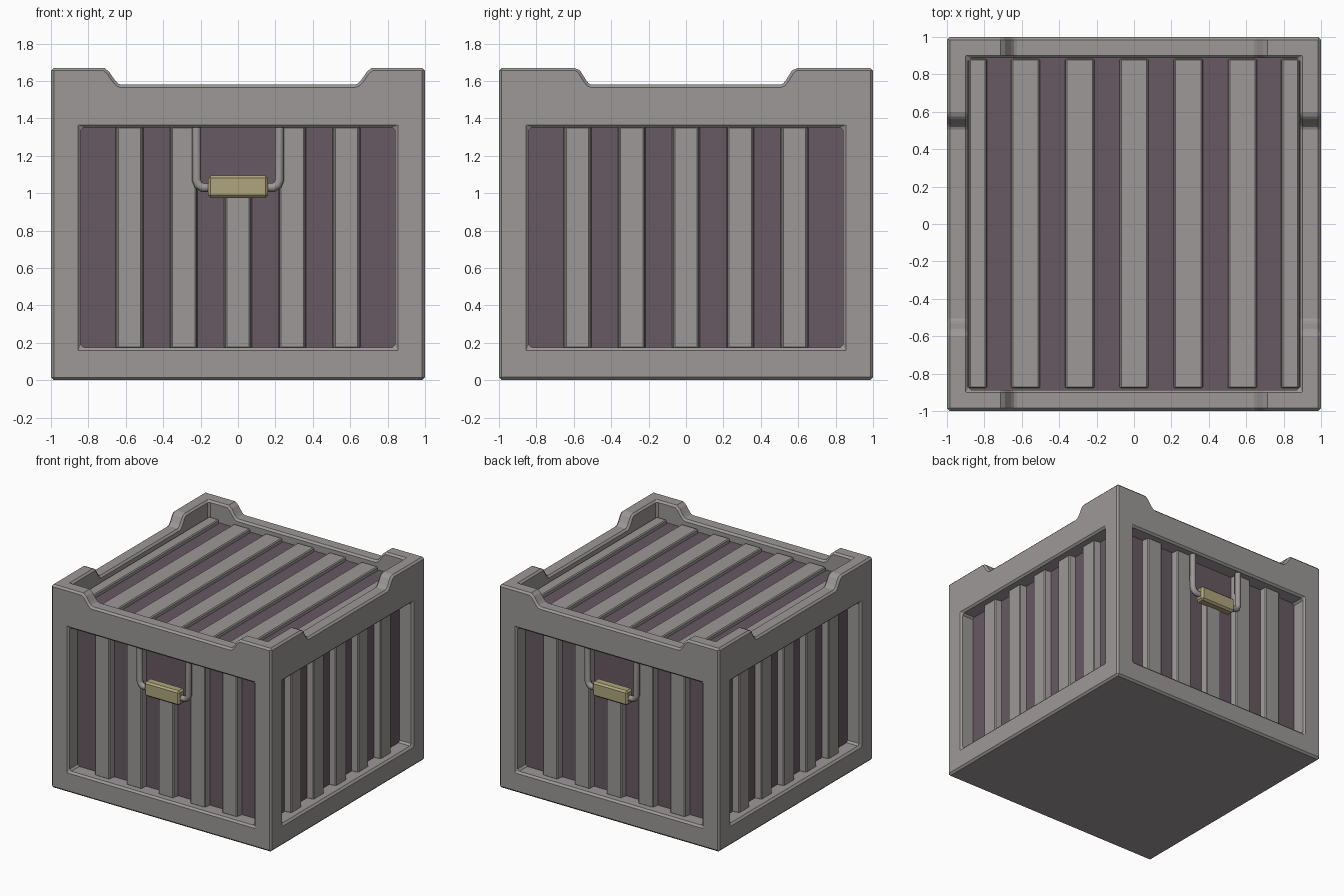
import bpy, bmesh, math
from mathutils import Matrix, Vector

if "Cube" in bpy.data.objects:
    bpy.data.objects.remove(bpy.data.objects["Cube"])


def material(name, rgb):
    m = bpy.data.materials.new(name)
    m.diffuse_color = (*rgb, 1)
    m.use_nodes = True
    m.node_tree.nodes["Principled BSDF"].inputs["Base Color"].default_value = m.diffuse_color
    return m


GREY = material("worn grey", (0.335, 0.316, 0.31))
PURPLE = material("dark purple", (0.137, 0.10, 0.124))
YELLOW = material("dull yellow", (0.43, 0.375, 0.205))


def make(name, bm, mat):
    bmesh.ops.recalc_face_normals(bm, faces=bm.faces)
    me = bpy.data.meshes.new(name)
    bm.to_mesh(me)
    bm.free()
    me.materials.append(mat)
    ob = bpy.data.objects.new(name, me)
    bpy.context.collection.objects.link(ob)
    return ob


def add_box(bm, lo, hi):
    lo, hi = Vector(lo), Vector(hi)
    m = Matrix.Translation((lo + hi) / 2) @ Matrix.Diagonal((*(hi - lo), 1))
    return bmesh.ops.create_cube(bm, size=1, matrix=m)["verts"]


def box(name, lo, hi, mat):
    bm = bmesh.new()
    add_box(bm, lo, hi)
    return make(name, bm, mat)


def bevel(ob, width):
    b = ob.modifiers.new("edge chamfer", "BEVEL")
    b.width, b.segments, b.limit_method = width, 1, "ANGLE"
    b.angle_limit = math.radians(40)


def cut(ob, cutter):
    b = ob.modifiers.new("cut", "BOOLEAN")
    b.operation, b.solver, b.object = "DIFFERENCE", "EXACT", cutter
    bpy.context.view_layer.objects.active = ob
    bpy.ops.object.modifier_apply(modifier=b.name)
    bpy.data.objects.remove(cutter)


def notch(high, low):
    """Prism along y that lowers the middle of a rim wall, with eased ends."""
    w = high - low
    half = [(high + 0.02, 1.75), (high, 1.67), (high - 0.28 * w, 1.65),
            (high - 0.65 * w, 1.602), (high - 0.82 * w, 1.586), (low, 1.58)]
    pts = half + [(-x, z) for x, z in reversed(half)]
    bm = bmesh.new()
    f = bm.faces.new([bm.verts.new((x, -1.2, z)) for x, z in pts])
    ext = bmesh.ops.extrude_face_region(bm, geom=[f])["geom"]
    bmesh.ops.translate(bm, vec=(0, 2.4, 0),
                        verts=[v for v in ext if isinstance(v, bmesh.types.BMVert)])
    return make("notch_cutter", bm, GREY)


# Frame: block with a lid well, lowered rims and four window recesses
frame = box("crate_frame", (-1, -1, 0), (1, 1, 1.67), GREY)
cut(frame, box("well_cutter", (-0.887, -0.887, 1.46), (0.887, 0.887, 2), GREY))
cut(frame, notch(0.715, 0.625))
side_notch = notch(0.585, 0.505)
side_notch.data.transform(Matrix.Rotation(math.pi / 2, 4, "Z"))
cut(frame, side_notch)
for i in range(4):
    c = box("window_cutter", (-0.84, -1.2, 0.175), (0.84, -0.86, 1.35), GREY)
    c.data.transform(Matrix.Rotation(i * math.pi / 2, 4, "Z"))
    cut(frame, c)
bevel(frame, 0.015)

# Purple panels behind the slats
PANEL, LID = 0.882, 1.51
box("side_panels", (-PANEL, -PANEL, 0.1), (PANEL, PANEL, 1.4), PURPLE)
box("lid_panel", (-0.9, -0.9, 1.4), (0.9, 0.9, LID), PURPLE)


def slats(name, spans, height, taper, placing):
    """Tapered bars lying on z = 0, each (x0, x1, y0, y1), then placed."""
    bm = bmesh.new()
    for x0, x1, y0, y1 in spans:
        for v in add_box(bm, (x0, y0, -0.02), (x1, y1, height)):
            if v.co.z > 0:
                v.co.x += taper if v.co.x < (x0 + x1) / 2 else -taper
    ob = make(name, bm, GREY)
    ob.data.transform(placing)
    bevel(ob, 0.007)


# Lid slats
centres = [-0.58, -0.29, 0, 0.29, 0.58]
lid = [(x - 0.08, x + 0.08, -0.878, 0.883) for x in centres]
lid += [(-0.886, -0.785, -0.878, 0.883), (0.785, 0.886, -0.878, 0.883)]
slats("lid_slats", lid, 0.03, 0.005, Matrix.Translation((0, 0, LID)))

# Wall slats; the middle one stops behind the handle on front and back
for i, name in enumerate(["front", "right", "back", "left"]):
    spans = [(x - 0.077, x + 0.077, 0.17,
              1.03 if x == 0 and i % 2 == 0 else 1.355) for x in centres]
    place = (Matrix.Rotation(i * math.pi / 2, 4, "Z")
             @ Matrix.Translation((0, -PANEL, 0))
             @ Matrix.Rotation(math.pi / 2, 4, "X"))
    slats(name + "_slats", spans, 0.056, 0.01, place)

# Handles on front and back: bent rods and a yellow grip
for i, name in enumerate(["front", "back"]):
    turn = Matrix.Rotation(i * math.pi, 4, "Z")
    cu = bpy.data.curves.new(name + "_handle_rods", "CURVE")
    cu.dimensions, cu.bevel_depth, cu.bevel_resolution = "3D", 0.024, 2
    cu.use_fill_caps = True
    for s in (-1, 1):
        path = [(0.222, 1.37), (0.222, 1.07), (0.213, 1.045), (0.19, 1.03), (0.14, 1.03)]
        sp = cu.splines.new("POLY")
        sp.points.add(len(path) - 1)
        for p, (x, z) in zip(sp.points, path):
            p.co = (s * x, -0.957, z, 1)
    cu.materials.append(GREY)
    rods = bpy.data.objects.new(name + "_handle_rods", cu)
    bpy.context.collection.objects.link(rods)
    rods.matrix_world = turn
    bpy.ops.object.select_all(action="DESELECT")
    rods.select_set(True)
    bpy.context.view_layer.objects.active = rods
    bpy.ops.object.convert(target="MESH")
    bpy.ops.object.shade_smooth_by_angle(angle=math.radians(60))
    grip = box(name + "_handle_grip", (-0.16, -0.995, 0.975), (0.16, -0.915, 1.095), YELLOW)
    grip.data.transform(turn)
    bevel(grip, 0.014)
